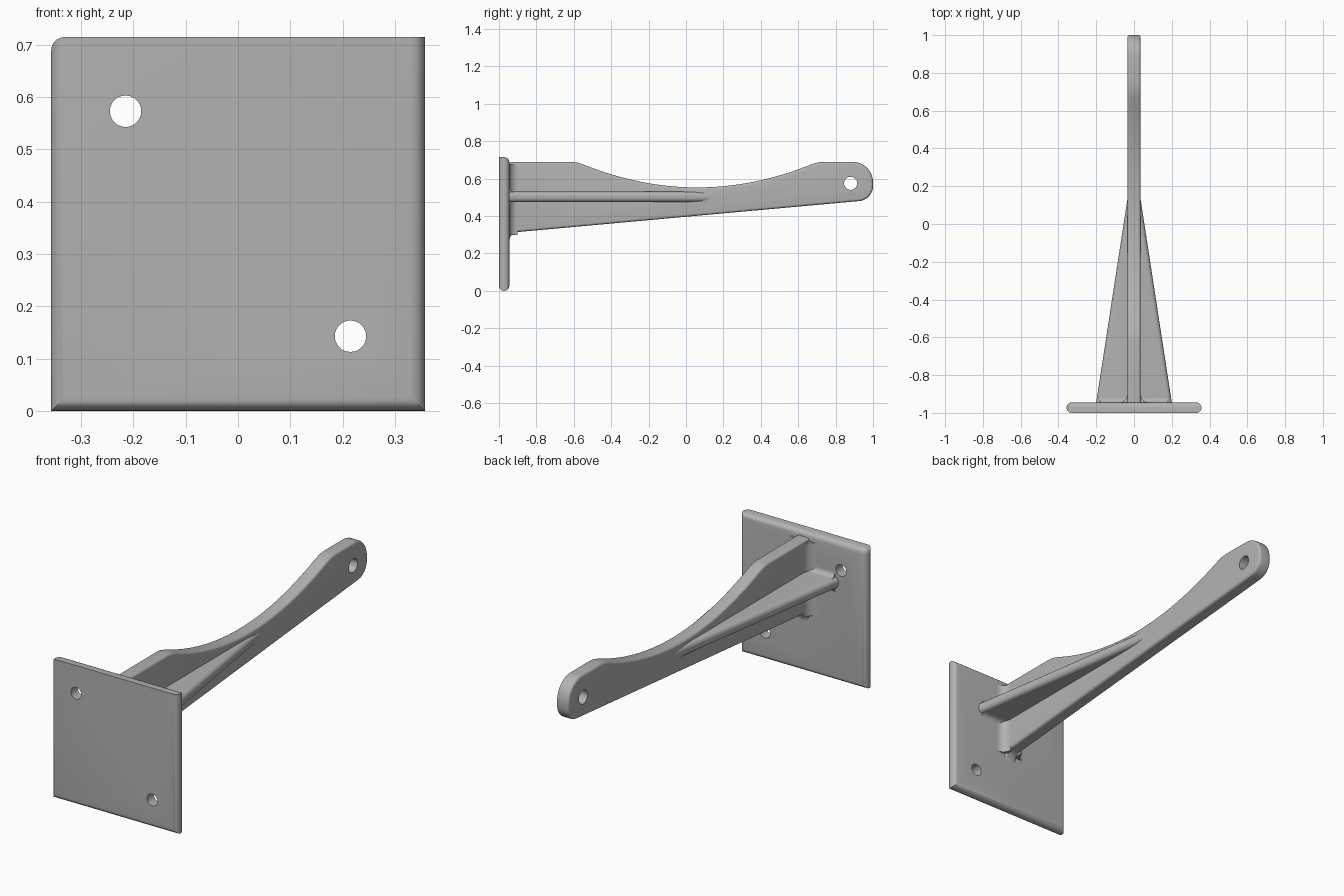
import bpy, bmesh, math
from mathutils import Vector

old = bpy.data.objects.get("Cube")
if old:
    bpy.data.objects.remove(old, do_unlink=True)

grey = bpy.data.materials.new("plain grey")
grey.use_nodes = True
grey.diffuse_color = (0.45, 0.45, 0.45, 1)
grey.node_tree.nodes["Principled BSDF"].inputs["Base Color"].default_value = (0.45, 0.45, 0.45, 1)

# Extrusion axes: each function places profile coordinates (u, v) at depth d
PLACE = {
    "X": lambda u, v, d: (d, u, v),
    "Y": lambda u, v, d: (u, d, v),
    "Z": lambda u, v, d: (u, v, d),
}


def arc(cu, cv, r, a, b, n=10):
    angles = [math.radians(a + (b - a) * i / n) for i in range(n + 1)]
    return [(cu + r * math.cos(t), cv + r * math.sin(t)) for t in angles]


def prism(name, profile, axis, low, high):
    bm = bmesh.new()
    place = PLACE[axis]
    face = bm.faces.new([bm.verts.new(place(u, v, low)) for u, v in profile])
    grown = bmesh.ops.extrude_face_region(bm, geom=[face], use_keep_orig=True)
    shift = Vector(place(0, 0, high - low))
    for v in grown["geom"]:
        if isinstance(v, bmesh.types.BMVert):
            v.co += shift
    bmesh.ops.recalc_face_normals(bm, faces=bm.faces)
    mesh = bpy.data.meshes.new(name)
    bm.to_mesh(mesh)
    bm.free()
    mesh.materials.append(grey)
    obj = bpy.data.objects.new(name, mesh)
    bpy.context.collection.objects.link(obj)
    return obj


def activate(obj):
    bpy.ops.object.select_all(action="DESELECT")
    obj.select_set(True)
    bpy.context.view_layer.objects.active = obj


def round_edges(obj, radius, rule):
    bm = bmesh.new()
    bm.from_mesh(obj.data)
    edges = [e for e in bm.edges if rule((e.verts[0].co + e.verts[1].co) / 2,
                                         e.verts[1].co - e.verts[0].co)]
    bmesh.ops.bevel(bm, geom=edges, offset=radius, segments=5, profile=0.5,
                    affect="EDGES", clamp_overlap=True)
    bm.to_mesh(obj.data)
    bm.free()


def drill(obj, axis, u, v, r):
    cutter = prism("hole_cutter", arc(u, v, r, 0, 348.75, 31), axis, -1.2, 1.2)
    cutter.hide_render = True
    mod = obj.modifiers.new("hole", "BOOLEAN")
    mod.operation, mod.solver, mod.object = "DIFFERENCE", "EXACT", cutter
    activate(obj)
    bpy.ops.object.modifier_apply(modifier=mod.name)
    bpy.data.objects.remove(cutter, do_unlink=True)


def smooth(obj):
    activate(obj)
    bpy.ops.object.shade_smooth_by_angle(angle=math.radians(35))


W, TOP, BACK = 0.357, 0.715, -0.945

# Mounting plate: sharp front top edge, other rims rounded
plate = prism("mounting_plate", [(-W, 0), (W, 0), (W, TOP), (-W, TOP)], "Y", -1, BACK)


def plate_rim(mid, along):
    if abs(along.y) > 0.01:
        return mid.x < 0 and mid.z > 0.5
    return mid.y > -0.97 or mid.z < TOP - 0.01


round_edges(plate, 0.026, plate_rim)
drill(plate, "Y", -0.215, 0.573, 0.03)
drill(plate, "Y", 0.215, 0.143, 0.03)
smooth(plate)

# Upright arm: level shoulder, sagging top edge, round nose, sloping underside
sag = []
for i in range(25):
    y = -0.55 + 1.22 * i / 24
    sag.append((y, 0.553 + 0.123 * ((y - 0.06) / 0.61) ** 2))
outline = [(-0.97, 0.69), (-0.62, 0.69), (-0.585, 0.687)] + sag
outline += [(0.71, 0.688), (0.74, 0.69)]
outline += arc(0.89, 0.58, 0.11, 90, 0, 12)
outline += arc(0.92, 0.56, 0.08, 0, -84, 8)
outline += arc(-0.895, 0.265, 0.05, 90, 180, 6)
outline += [(-0.97, 0.265)]
arm = prism("support_arm", outline, "X", -0.035, 0.035)
round_edges(arm, 0.025, lambda mid, along: abs(mid.x) > 0.03)
drill(arm, "X", 0.88, 0.575, 0.035)
smooth(arm)

# Tapered horizontal rib on both sides of the arm
taper = [(-0.204, -0.97), (0.204, -0.97), (0.035, 0.13), (-0.035, 0.13)]
rib = prism("tapered_rib", taper, "Z", 0.475, 0.53)
round_edges(rib, 0.022, lambda mid, along: abs(mid.x) > 0.05 and abs(along.y) > 0.5)
smooth(rib)


# Concave fillets where the arm and rib meet the plate
def fillet(name, side, edge, r, axis, low, high):
    curve = [(edge + side * (r + r * math.cos(t)), BACK + r + r * math.sin(t))
             for t in [math.pi + math.pi / 2 * i / 8 for i in range(9)]]
    profile = curve + [(edge + side * r, BACK - 0.01),
                       (edge - side * 0.01, BACK - 0.01), (edge - side * 0.01, BACK + r)]
    if axis == "X":
        profile = [(y, z) for z, y in profile]
    smooth(prism(name, profile, axis, low, high))


for side, label in ((1, "left"), (-1, "right")):
    fillet(label + "_arm_fillet", side, side * 0.035, 0.045, "Z", 0.3, 0.675)
for side, edge, label in ((1, 0.53, "upper"), (-1, 0.475, "lower")):
    fillet(label + "_rib_fillet", side, edge, 0.025, "X", -0.18, 0.18)
